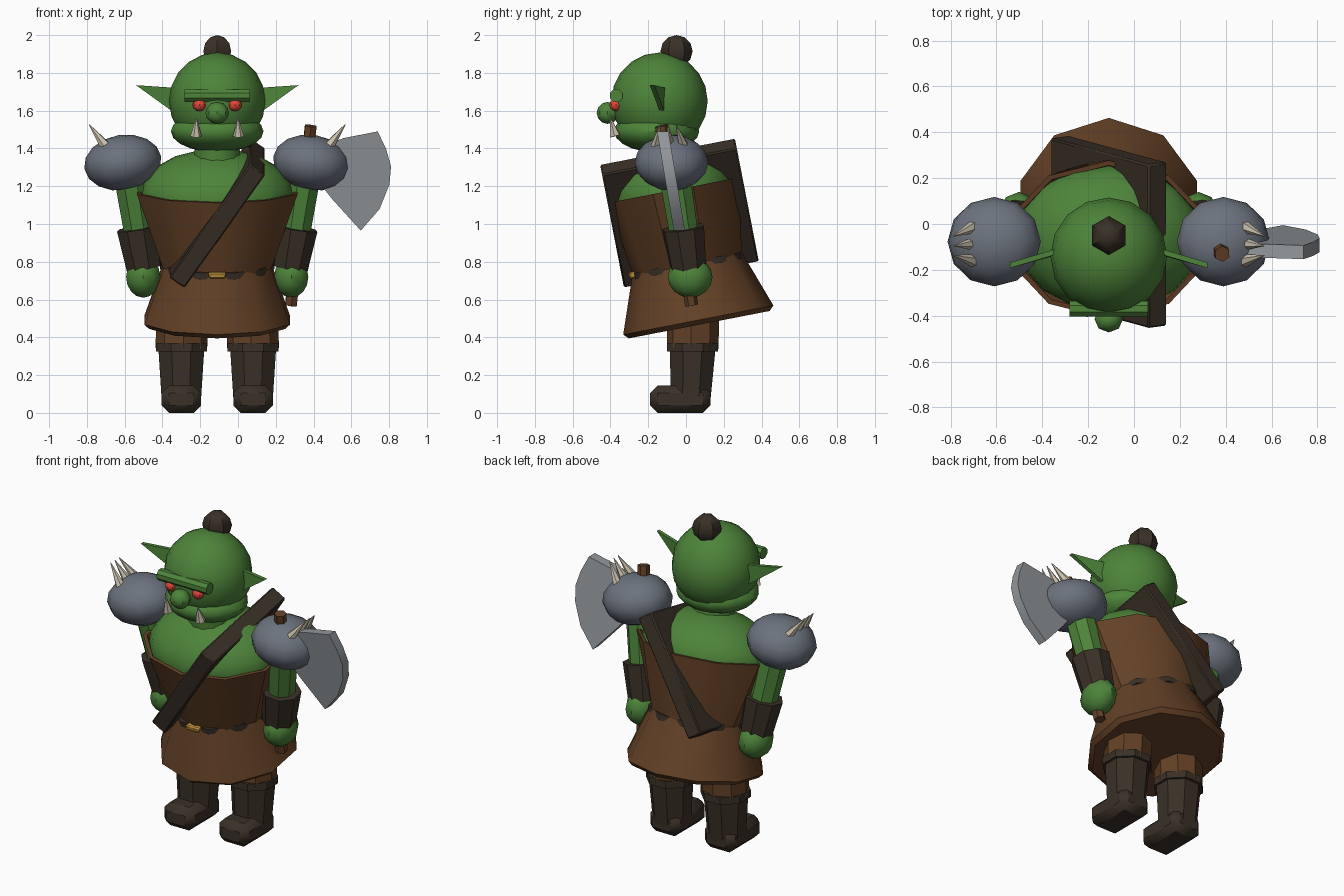
import bpy, bmesh
from math import radians, sin, cos, pi
from mathutils import Matrix, Vector

if "Cube" in bpy.data.objects:
    bpy.data.objects.remove(bpy.data.objects["Cube"], do_unlink=True)

CX = -0.11  # body centre line
parts = []


def material(name, *rgb):
    m = bpy.data.materials.new(name)
    m.use_nodes = True
    m.diffuse_color = (*rgb, 1)
    m.node_tree.nodes["Principled BSDF"].inputs["Base Color"].default_value = (*rgb, 1)
    return m


SKIN = material("green skin", 0.075, 0.23, 0.042)
LEATHER = material("brown leather", 0.125, 0.052, 0.019)
DARK = material("dark leather", 0.042, 0.03, 0.02)
IRON = material("dull iron", 0.15, 0.17, 0.21)
STEEL = material("blade steel", 0.29, 0.31, 0.33)
BONE = material("bone", 0.58, 0.52, 0.41)
RED = material("red eye", 0.75, 0.06, 0.04)
GOLD = material("gold buckle", 0.5, 0.27, 0.04)


def finish(name, bm, mat):
    bmesh.ops.recalc_face_normals(bm, faces=bm.faces)
    mesh = bpy.data.meshes.new(name)
    bm.to_mesh(mesh)
    bm.free()
    mesh.materials.append(mat)
    ob = bpy.data.objects.new(name, mesh)
    bpy.context.collection.objects.link(ob)
    parts.append(ob)
    return ob


def ball(name, center, radii, mat, segs=16, rings=10, turn=Matrix()):
    bm = bmesh.new()
    m = Matrix.Translation(center) @ turn @ Matrix.Diagonal((*radii, 1))
    bmesh.ops.create_uvsphere(bm, u_segments=segs, v_segments=rings, radius=1, matrix=m)
    return finish(name, bm, mat)


def tube(name, a, b, ra, rb, mat, n=8):
    a, b = Vector(a), Vector(b)
    d = b - a
    bm = bmesh.new()
    m = (Matrix.Translation((a + b) / 2) @ d.to_track_quat('Z', 'Y').to_matrix().to_4x4()
         @ Matrix.Rotation(pi / n, 4, 'Z'))
    bmesh.ops.create_cone(bm, cap_ends=True, segments=n, radius1=ra, radius2=rb,
                          depth=d.length, matrix=m)
    return finish(name, bm, mat)


def box(name, size, mat, m, bevel=0.0):
    bm = bmesh.new()
    bmesh.ops.create_cube(bm, size=1, matrix=Matrix.Diagonal((*size, 1)))
    if bevel:
        bmesh.ops.bevel(bm, geom=bm.edges[:], offset=bevel, segments=1, affect='EDGES')
    bm.transform(m)
    return finish(name, bm, mat)


def lathe(name, profile, mat, m, n=10, start=pi / 2):
    """Loft rings of (height, x radius, y radius) and cap both ends."""
    bm = bmesh.new()
    rings = []
    for t, rx, ry in profile:
        angles = [start + 2 * pi * i / n for i in range(n)]
        rings.append([bm.verts.new(m @ Vector((rx * cos(a), ry * sin(a), t))) for a in angles])
    for lo, hi in zip(rings, rings[1:]):
        for i in range(n):
            j = (i + 1) % n
            bm.faces.new((lo[i], lo[j], hi[j], hi[i]))
    bm.faces.new(rings[0])
    bm.faces.new(rings[-1])
    return finish(name, bm, mat)


def plate(name, outline, mat, half):
    """Flat prism through outline points, thickened along y."""
    bm = bmesh.new()
    back, front = ([bm.verts.new((x, y + s * half, z)) for x, y, z in outline] for s in (1, -1))
    bm.faces.new(back)
    bm.faces.new(front)
    for i in range(len(outline)):
        j = (i + 1) % len(outline)
        bm.faces.new((back[i], back[j], front[j], front[i]))
    return finish(name, bm, mat)


# Torso, leaning forward
LEAN = Matrix.Translation((CX, 0.07, 0.467)) @ Matrix.Rotation(radians(11), 4, 'X')
lathe("skirt", [(0, 0.38, 0.38), (0.025, 0.405, 0.405), (0.34, 0.292, 0.292)], LEATHER, LEAN)
lathe("vest", [(0.29, 0.29, 0.288), (0.725, 0.447, 0.352), (0.725, 0.425, 0.33),
               (0.66, 0.4, 0.31)], LEATHER, LEAN)
lathe("belt", [(0.3, 0.302, 0.302), (0.335, 0.302, 0.302)], DARK, LEAN, 10, 0)
box("buckle", (0.09, 0.04, 0.034), GOLD, LEAN @ Matrix.Translation((0, -0.295, 0.325)), 0.008)
ball("chest", LEAN @ Vector((0, 0, 0.7)), (0.41, 0.325, 0.24), SKIN,
     turn=Matrix.Rotation(radians(11), 4, 'X'))
box("chest_strap", (0.1, 0.727, 0.747), DARK,
    LEAN @ Matrix.Translation((0, 0.01, 0.6)) @ Matrix.Rotation(radians(35), 4, 'Y'), 0.008)

# Head
tube("neck", (CX, -0.11, 1.28), (CX, -0.13, 1.44), 0.13, 0.12, SKIN, 12)
ball("head", (CX, -0.14, 1.65), (0.255, 0.255, 0.258), SKIN)
ball("jaw", (CX, -0.155, 1.49), (0.245, 0.225, 0.11), SKIN)
ball("nose", (CX, -0.415, 1.588), (0.062, 0.058, 0.058), SKIN, 8, 6)
ball("topknot", (CX, -0.05, 1.915), (0.085, 0.085, 0.085), DARK, 6, 6)
tube("brow", (CX - 0.172, -0.37, 1.68), (CX + 0.172, -0.37, 1.68), 0.036, 0.036, SKIN)

for s, side in ((-1, "right"), (1, "left")):
    def at(x, y, z):
        return (CX + s * x, y, z)

    # Face details
    ball(side + "_eye", at(0.094, -0.37, 1.63), (0.036, 0.036, 0.033), RED, 8, 6)
    tube(side + "_tusk", at(0.113, -0.375, 1.465), at(0.11, -0.4, 1.56), 0.03, 0.003, BONE, 6)
    plate(side + "_ear", [at(0.21, -0.115, 1.72), at(0.43, -0.18, 1.735),
                          at(0.25, -0.13, 1.605), at(0.21, -0.12, 1.58)], SKIN, 0.012)

    # Arm
    tube(side + "_upper_arm", at(0.475, -0.07, 1.32), at(0.405, 0, 0.88), 0.09, 0.08, SKIN)
    tube(side + "_bracer", at(0.421, -0.015, 0.98), at(0.386, 0.012, 0.77), 0.115, 0.098, DARK)
    ball(side + "_hand", at(0.392, 0.022, 0.72), (0.095, 0.118, 0.11), SKIN, 10, 8)

    # Shoulder armour with three converging spikes
    ball(side + "_shoulder_pad", at(0.5, -0.077, 1.325), (0.206, 0.195, 0.147), IRON, 12, 8,
         Matrix.Rotation(radians(s * 9), 4, 'Y'))
    for k in (-1, 0, 1):
        tube(side + "_pad_spike", at(0.575, -0.085 + 0.08 * k, 1.39),
             at(0.678, -0.095 + 0.042 * k, 1.527), 0.034, 0.002, BONE, 6)

    # Leg and boot
    tube(side + "_trouser_leg", at(0.19, 0.035, 0.34), at(0.18, 0.04, 0.65), 0.137, 0.14, LEATHER)
    tube(side + "_boot_shaft", at(0.19, 0.025, 0.06), at(0.19, 0.035, 0.35), 0.112, 0.132, DARK)
    tube(side + "_boot_cuff", at(0.19, 0.035, 0.325), at(0.19, 0.035, 0.37), 0.146, 0.146, DARK)
    box(side + "_boot_foot", (0.21, 0.32, 0.145), DARK,
        Matrix.Translation(at(0.19, -0.03, 0.0725)), 0.04)

# Axe held in the left hand
tube("axe_handle", (0.28, 0.03, 0.57), (0.385, -0.13, 1.52), 0.035, 0.035, LEATHER, 6)
edge = [(0.4, 1.4), (0.56, 1.455), (0.74, 1.49), (0.785, 1.395), (0.81, 1.305), (0.802, 1.21),
        (0.75, 1.08), (0.65, 0.965), (0.5, 1.13), (0.38, 1.28)]
plate("axe_blade", [(x, -0.125 + (1.5 - z) * 0.168, z) for x, z in edge], STEEL, 0.03)

# Soft shading that keeps hard edges
bpy.ops.object.select_all(action='DESELECT')
for ob in parts:
    ob.select_set(True)
bpy.context.view_layer.objects.active = parts[0]
bpy.ops.object.shade_smooth_by_angle(angle=radians(38))
